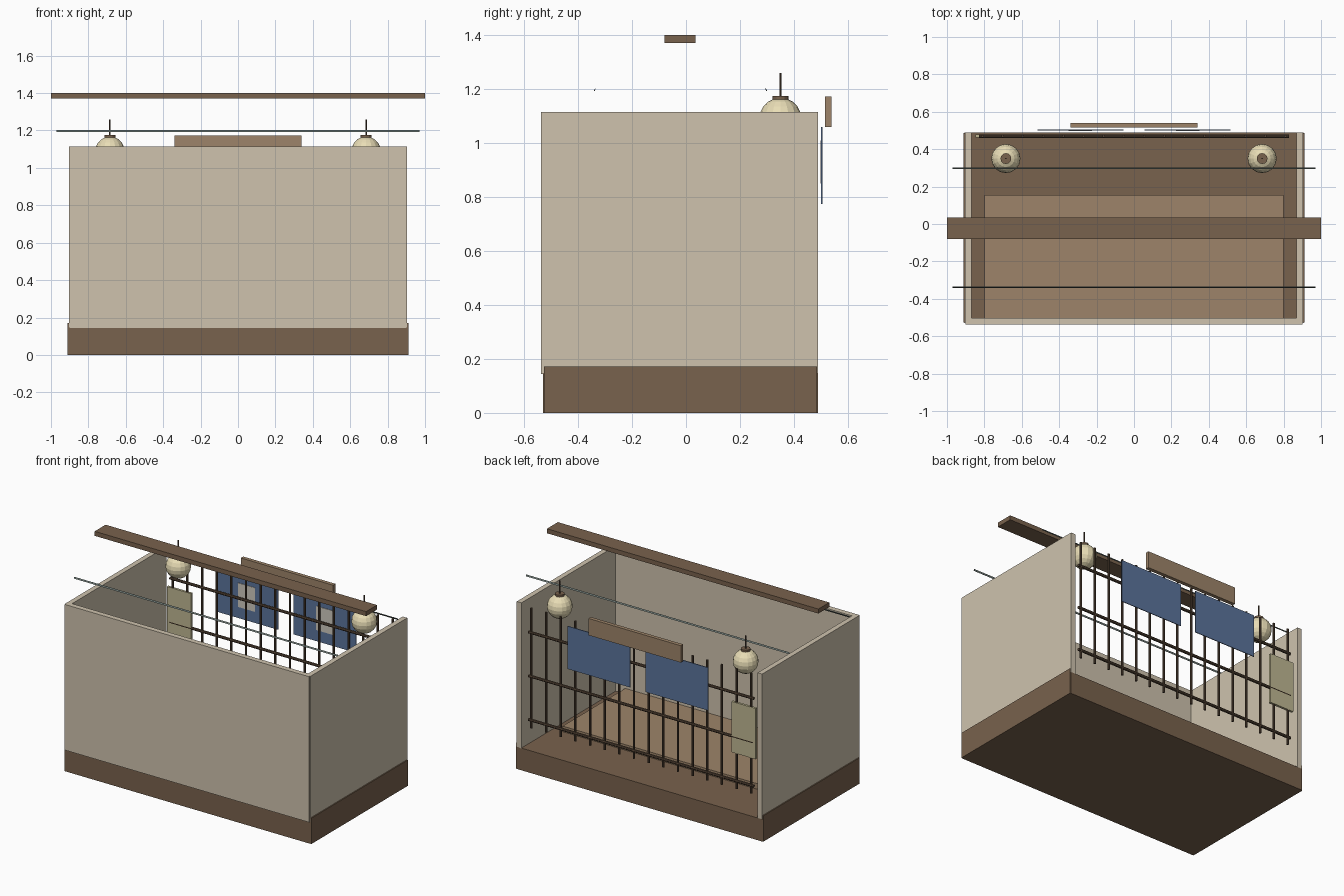
import bpy, math

if "Cube" in bpy.data.objects:
    bpy.data.objects.remove(bpy.data.objects["Cube"])


def material(name, r, g, b):
    m = bpy.data.materials.new(name)
    m.diffuse_color = [(c / 255) ** 2.2 for c in (r, g, b)] + [1]
    m.use_nodes = True
    m.node_tree.nodes["Principled BSDF"].inputs["Base Color"].default_value = m.diffuse_color
    return m


PLASTER = material("plaster", 205, 193, 172)
DARK = material("dark_wood", 120, 98, 78)
DEEP = material("lattice_wood", 88, 72, 58)
LIGHT = material("light_wood", 156, 131, 105)
BLUE = material("blue_cloth", 92, 116, 154)
PALE = material("pale_patch", 205, 200, 190)
PAPER = material("paper", 190, 182, 145)
LAMP = material("lantern_paper", 232, 220, 180)
METAL = material("edge_metal", 112, 124, 120)


def box(name, x, y, z, mat, rot=0):
    """Box from (min, max) ranges on each axis."""
    mid = [(a + b) / 2 for a, b in (x, y, z)]
    bpy.ops.mesh.primitive_cube_add(size=1, location=mid, rotation=(rot, 0, 0))
    o = bpy.context.object
    o.name = name
    o.scale = [b - a for a, b in (x, y, z)]
    o.data.materials.append(mat)
    return o


def rod(name, loc, radius, length, mat, along_x=False, sides=8):
    bpy.ops.mesh.primitive_cylinder_add(
        vertices=sides, radius=radius, depth=length, location=loc,
        rotation=(0, math.pi / 2 if along_x else 0, 0))
    o = bpy.context.object
    o.name = name
    o.data.materials.append(mat)
    return o


# Base, raised floor and front wall
box("base", (-0.905, 0.905), (-0.53, 0.49), (0, 0.148), DARK)
box("raised_floor", (-0.8, 0.8), (-0.51, 0.155), (0.14, 0.185), LIGHT)
box("front_wall", (-0.9, 0.9), (-0.538, -0.503), (0.145, 1.115), PLASTER)

# Ridge beam and sign board
box("ridge_beam", (-1, 1), (-0.08, 0.035), (1.37, 1.4), DARK)
box("sign_board", (-0.34, 0.34), (0.515, 0.54), (1.06, 1.172), LIGHT)

# Paired parts on the left and right
for s, side in ((-1, "left"), (1, "right")):
    def span(a, b):
        return tuple(sorted((s * a, s * b)))

    box(f"{side}_wall", span(0.87, 0.904), (-0.53, 0.49), (0.145, 1.115), PLASTER)
    box(f"{side}_skirt", span(0.895, 0.911), (-0.527, 0.486), (0, 0.172), DARK)
    box(f"{side}_curtain", span(0.057, 0.517), (0.501, 0.506), (0.775, 1.06), BLUE)
    box(f"{side}_curtain_patch", span(0.225, 0.349), (0.498, 0.502), (0.85, 1.01), PALE)

    # Hanging lantern
    bpy.ops.mesh.primitive_uv_sphere_add(segments=16, ring_count=10, radius=0.078,
                                         location=(s * 0.685, 0.35, 1.09))
    lantern = bpy.context.object
    lantern.name = f"{side}_lantern"
    lantern.data.materials.append(LAMP)
    rod(f"{side}_lantern_cap", (s * 0.685, 0.35, 1.167), 0.029, 0.016, DARK, sides=12)
    rod(f"{side}_lantern_cord", (s * 0.685, 0.35, 1.215), 0.004, 0.09, DEEP)

# Thin tilted eave strips
for name, y, tilt in (("front_eave_strip", -0.338, -0.45), ("back_eave_strip", 0.297, 0.45)):
    box(name, (-0.97, 0.97), (y - 0.0015, y + 0.0015), (1.192, 1.203), METAL, tilt)

# Back lattice
for i in range(16):
    rod(f"lattice_bar_{i + 1}", (-0.81 + i * 0.108, 0.47, 0.69), 0.0075, 0.8, DEEP)
for i, z in enumerate((0.342, 0.633, 0.925)):
    rod(f"lattice_rail_{i + 1}", (0, 0.47, z), 0.0095, 1.66, DEEP, along_x=True)

# Notice board on the lattice
box("notice_board", (-0.848, -0.67), (0.462, 0.478), (0.528, 0.866), PAPER)
